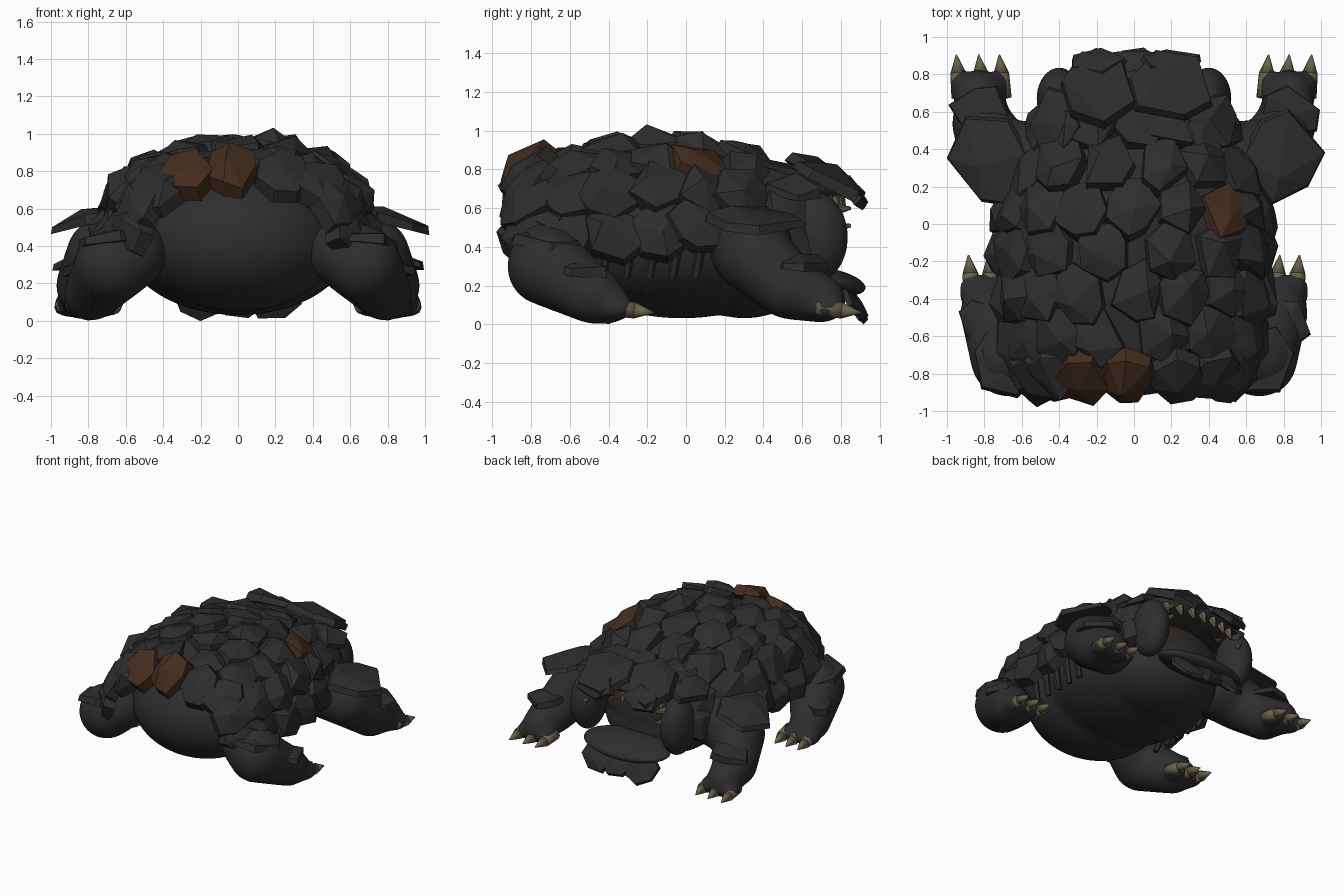
import bpy, bmesh, math, random
from mathutils import Vector, Matrix

random.seed(7)
if "Cube" in bpy.data.objects:
    bpy.data.objects.remove(bpy.data.objects["Cube"])


def material(name, rgb):
    m = bpy.data.materials.new(name)
    m.use_nodes = True
    m.diffuse_color = (*rgb, 1)
    bsdf = m.node_tree.nodes["Principled BSDF"]
    bsdf.inputs["Base Color"].default_value = (*rgb, 1)
    bsdf.inputs["Roughness"].default_value = 0.9
    return m


HIDE = material("dark hide", (0.027, 0.027, 0.027))
ROCK = material("charcoal rock", (0.026, 0.026, 0.026))
BROWN = material("rust brown rock", (0.058, 0.026, 0.013))
CLAW = material("dull olive claw", (0.14, 0.12, 0.07))
MOUTH = material("mouth brown", (0.033, 0.024, 0.02))


def finish(name, bm, *mats, smooth=False):
    bmesh.ops.recalc_face_normals(bm, faces=bm.faces)
    me = bpy.data.meshes.new(name)
    bm.to_mesh(me)
    bm.free()
    for m in mats:
        me.materials.append(m)
    for p in me.polygons:
        p.use_smooth = smooth
    ob = bpy.data.objects.new(name, me)
    bpy.context.collection.objects.link(ob)


def ball(bm, c, r, tilt=0):
    mat = (Matrix.Translation(c) @ Matrix.Rotation(tilt, 4, 'X')
           @ Matrix.Diagonal((*r, 1)))
    bmesh.ops.create_icosphere(bm, subdivisions=4, radius=1, matrix=mat)


def blend(name, bm):
    """Fuse overlapping balls into one soft skin."""
    finish(name, bm, HIDE, smooth=True)
    ob = bpy.data.objects[name]
    r = ob.modifiers.new("fuse", 'REMESH')
    r.mode, r.voxel_size, r.use_smooth_shade = 'VOXEL', 0.025, True
    s = ob.modifiers.new("soften", 'SMOOTH')
    s.factor, s.iterations = 0.5, 8


def limb(name, path, toes):
    bm = bmesh.new()
    for (a, ra), (b, rb) in zip(path, path[1:]):
        for i in range(7):
            k = i / 6
            r = ra + (rb - ra) * k
            ball(bm, Vector(a).lerp(Vector(b), k), (r, r, r))
    for t in toes:
        ball(bm, t, (0.065, 0.1, 0.065))
    blend(name, bm)


def spike(bm, a, b, r, tip=0.08, sides=8):
    a, b = Vector(a), Vector(b)
    d = b - a
    mat = Matrix.Translation((a + b) / 2) @ d.to_track_quat('Z', 'Y').to_matrix().to_4x4()
    bmesh.ops.create_cone(bm, cap_ends=True, segments=sides, radius1=r,
                          radius2=r * tip, depth=d.length, matrix=mat)


def rock(bm, c, normal, size, thick=0.06, peak=0.05, sides=6, mat=0, along=(0, 1, 0)):
    """Irregular faceted slab with an off-centre peak."""
    n = Vector(normal).normalized()
    v = Vector(along)
    v = (v - n * v.dot(n)).normalized()
    u = v.cross(n)
    base, rim = [], []
    turn = random.uniform(-0.3, 0.3)
    for i in range(sides):
        a = turn + math.tau * (i + random.uniform(-0.22, 0.22)) / sides
        k = random.uniform(0.9, 1.13)
        p = u * math.cos(a) * size[0] * k + v * math.sin(a) * size[1] * k
        base.append(bm.verts.new(Vector(c) + p - n * thick))
        rim.append(bm.verts.new(Vector(c) + p * 0.93 + n * random.uniform(-0.015, 0.015)))
    top = bm.verts.new(Vector(c) + n * peak + u * size[0] * random.uniform(-0.35, 0.35)
                       + v * size[1] * random.uniform(-0.5, 0.2))
    faces = [bm.faces.new(base[::-1])]
    for i in range(sides):
        j = (i + 1) % sides
        faces.append(bm.faces.new((base[i], base[j], rim[j], rim[i])))
        faces.append(bm.faces.new((rim[i], rim[j], top)))
    for f in faces:
        f.material_index = mat


# Shell surface: half width and crown height along the length
STATIONS = [(-0.95, .56, .74), (-0.75, .63, .85), (-0.4, .7, .93),
            (0, .71, .95), (0.3, .62, .88), (0.55, .5, .77)]
EDGE = 0.47


def shell(t, y, shrink=1.0):
    for (y0, w0, h0), (y1, w1, h1) in zip(STATIONS, STATIONS[1:]):
        if y <= y1:
            break
    k = (y - y0) / (y1 - y0)
    w, h = (w0 + (w1 - w0) * k) * shrink, (h0 + (h1 - h0) * k - EDGE) * shrink
    s, c = math.sin(t), math.cos(t)
    return Vector((math.copysign(abs(s) ** 0.87, s) * w, y,
                   EDGE + math.copysign(abs(c) ** 0.87, c) * h))


def shell_normal(t, y):
    e = 0.04
    return (shell(t + e, y) - shell(t - e, y)).cross(
        shell(t, y + e) - shell(t, y - e)).normalized()


# Closed core under the plates
bm = bmesh.new()
rings = [[bm.verts.new(shell(-1.55 + 3.1 * i / 20, y, 0.95)) for i in range(21)]
         for y in (-0.7, -0.55, -0.4, -0.2, 0, 0.2, 0.4)]
for a, b in zip(rings, rings[1:]):
    for i in range(20):
        bm.faces.new((a[i], a[i + 1], b[i + 1], b[i]))
bm.faces.new(rings[0])
bm.faces.new(rings[-1])
finish("shell_core", bm, HIDE)

# Overlapping shell plates, a few of them rust brown
bm = bmesh.new()
rust = [Vector((0.47, 0.11, 0.8)), Vector((0, -0.82, 0.82)), Vector((-0.25, -0.83, 0.79))]
spots = []
for row in range(7):
    y = -0.83 + row * 0.228
    count = 9 - row % 2
    for i in range(count):
        t = -1.52 + 3.04 * i / (count - 1) + random.uniform(-0.04, 0.04)
        spots.append((t, y + random.uniform(-0.02, 0.03)))
nearest = [min(range(len(spots)), key=lambda i: (shell(*spots[i]) - r).length) for r in rust]
for i, (t, y) in enumerate(spots):
    brown = i in nearest
    lean = Vector((0, -0.35 if y < -0.7 else 0.1, 0.3 if abs(t) > 1.2 else 0))
    lift = 0.03 if brown else random.uniform(0, 0.025)
    n = shell_normal(t, y)
    rock(bm, shell(t, y) + n * lift, n + lean, (0.155, 0.175), 0.08,
         random.uniform(0.03, 0.085), random.choice((5, 6, 7)), int(brown))
finish("shell_plates", bm, ROCK, BROWN)

# Soft belly, rump and chest
bm = bmesh.new()
ball(bm, (0, -0.02, 0.42), (0.61, 0.68, 0.39))
ball(bm, (0, -0.45, 0.43), (0.54, 0.47, 0.38))
ball(bm, (0, 0.3, 0.3), (0.45, 0.36, 0.27))
blend("body", bm)

# Mouth lining, upper head and lower jaw
bm = bmesh.new()
ball(bm, (0, 0.5, 0.45), (0.36, 0.15, 0.21))
finish("mouth_lining", bm, MOUTH, smooth=True)
bm = bmesh.new()
ball(bm, (0, 0.58, 0.69), (0.44, 0.24, 0.08))
finish("upper_jaw", bm, HIDE, smooth=True)
bm = bmesh.new()
ball(bm, (0, 0.75, 0.22), (0.37, 0.18, 0.065), -0.2)
finish("lower_jaw", bm, HIDE, smooth=True)

# Teeth along the upper jaw and beside the cheeks
bm = bmesh.new()
for i in range(7):
    x = -0.3 + i * 0.1
    y = 0.79 - x * x * 0.7
    spike(bm, (x, y, 0.66), (x, y + 0.03, 0.58), 0.032, 0.3, 6)
for s in (1, -1):
    for z in (0.5, 0.59):
        spike(bm, (s * 0.35, 0.76, z), (s * 0.32, 0.85, z + 0.01), 0.03, 0.3, 6)
finish("teeth", bm, CLAW)

# Brow, temple and chin slabs
bm = bmesh.new()
for s in (1, -1):
    rock(bm, (s * 0.195, 0.745, 0.77), (s * 0.1, 0.55, 1), (0.225, 0.22), 0.05, 0.06)
    rock(bm, (s * 0.2, 0.88, 0.69), (s * 0.1, 0.9, 0.7), (0.18, 0.1), 0.04, 0.02, 5)
    rock(bm, (s * 0.43, 0.54, 0.73), (s * 0.4, 0.1, 1), (0.15, 0.18), 0.04, 0.04)
finish("brow_plates", bm, ROCK)
bm = bmesh.new()
for x, z in ((-0.2, 0.13), (0, 0.14), (0.2, 0.12)):
    rock(bm, (x, 0.87, z), (x * 0.4, 0.8, 0.5), (0.14, 0.125), 0.03, 0.02, 7,
         along=(0, 0, 1))
finish("chin_plates", bm, ROCK)

for s, side in ((1, "left"), (-1, "right")):
    # Cheek bulge at the jaw hinge
    bm = bmesh.new()
    ball(bm, (s * 0.4, 0.67, 0.45), (0.12, 0.165, 0.23))
    finish(f"{side}_cheek", bm, HIDE, smooth=True)

    # Legs
    limb(f"{side}_front_leg",
         [((s * 0.52, 0.33, 0.41), 0.22), ((s * 0.72, 0.36, 0.35), 0.2),
          ((s * 0.81, 0.53, 0.19), 0.165), ((s * 0.83, 0.7, 0.13), 0.125)],
         [(s * x, 0.73, 0.085) for x in (0.73, 0.83, 0.92)])
    limb(f"{side}_hind_leg",
         [((s * 0.57, -0.7, 0.36), 0.19), ((s * 0.67, -0.72, 0.3), 0.205),
          ((s * 0.78, -0.48, 0.15), 0.15), ((s * 0.8, -0.4, 0.11), 0.11)],
         [(s * x, -0.36, 0.085) for x in (0.7, 0.79, 0.87)])

    # Claws: thick root, then a long point
    for label, y, xs in (("front", 0.905, (0.72, 0.83, 0.95)),
                         ("hind", -0.165, (0.68, 0.78, 0.885))):
        bm = bmesh.new()
        for x in xs:
            tip = Vector((s * x, y, 0.06))
            mid = tip + Vector((s * -0.01, -0.1, 0.012))
            root = tip + Vector((s * -0.02, -0.23, 0.03))
            spike(bm, root, mid, 0.046, 0.92)
            spike(bm, mid, tip, 0.0423)
        finish(f"{side}_{label}_claws", bm, CLAW, smooth=True)

    # Armour slabs on the legs
    bm = bmesh.new()
    rock(bm, (s * 0.78, 0.345, 0.56), (s * 0.25, 0, 1), (0.235, 0.25), 0.04, 0.05)
    rock(bm, (s * 0.82, 0.59, 0.34), (s * 0.15, 0.12, 1), (0.18, 0.15), 0.04, 0.03)
    rock(bm, (s * 0.7, -0.74, 0.45), (s * 0.08, 0.12, 1), (0.19, 0.19), 0.05, 0.03)
    rock(bm, (s * 0.81, -0.53, 0.31), (s * 0.15, 0.1, 1), (0.14, 0.13), 0.05, 0.03)
    finish(f"{side}_leg_plates", bm, ROCK)

    # Ribs below the shell edge and small studs on the hind leg
    bm = bmesh.new()
    for i in range(5):
        y = -0.4 + i * 0.12
        spike(bm, (s * 0.63, y, 0.44), (s * 0.57, y - 0.03, 0.24), 0.03, 0.7, 6)
    for i in range(3):
        bmesh.ops.create_icosphere(bm, subdivisions=1, radius=0.012, matrix=Matrix.Translation(
            (s * (0.875 + i * 0.013), -0.57 + i * 0.035, 0.16)))
    finish(f"{side}_ribs", bm, HIDE)
